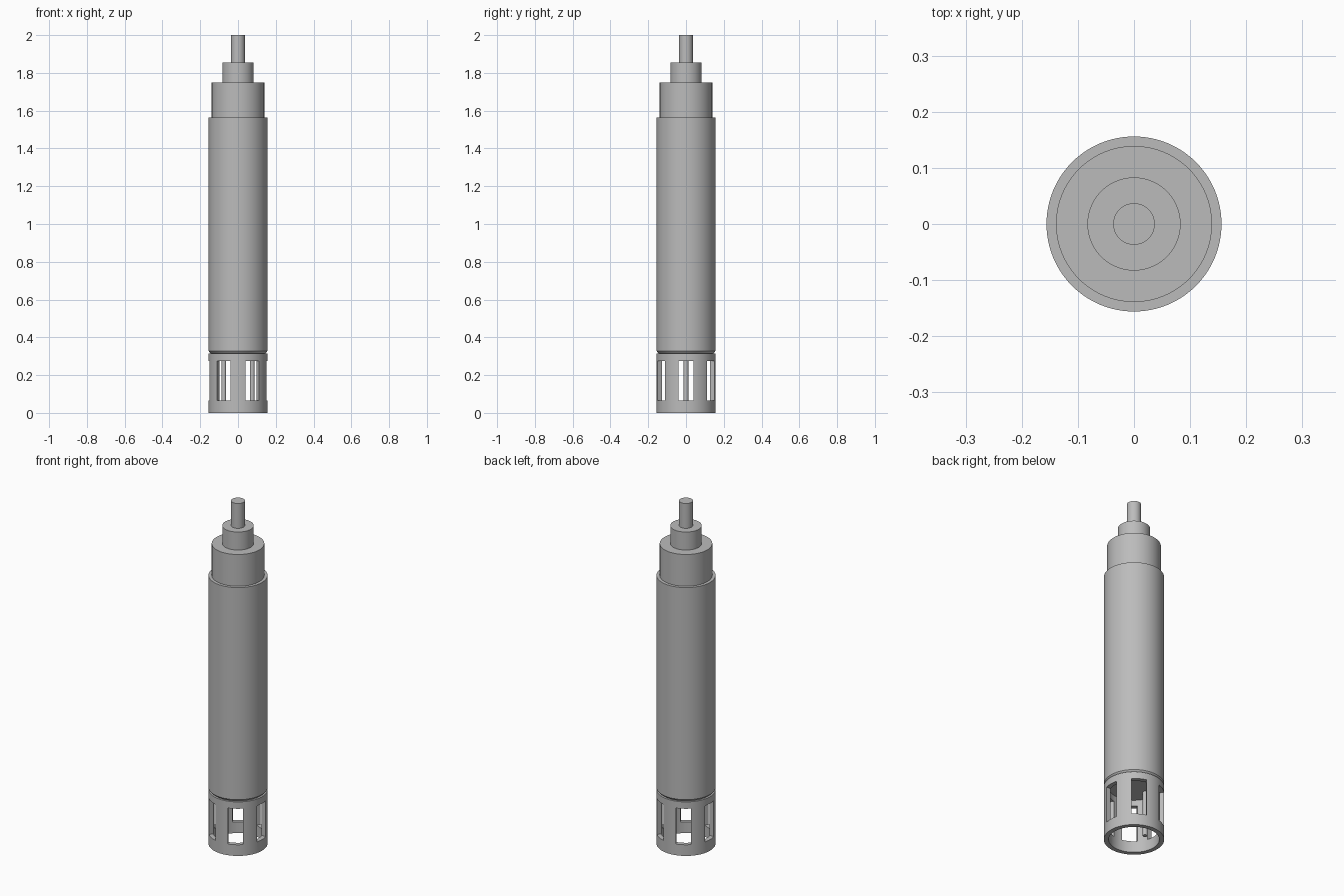
import bpy, bmesh, math
from mathutils import Matrix

cube = bpy.data.objects.get("Cube")
if cube:
    bpy.data.objects.remove(cube, do_unlink=True)

grey = bpy.data.materials.new("plain_grey")
grey.use_nodes = True
colour = (0.5, 0.5, 0.5, 1)
grey.diffuse_color = colour
grey.node_tree.nodes["Principled BSDF"].inputs["Base Color"].default_value = colour


def make_object(name, bm):
    bmesh.ops.recalc_face_normals(bm, faces=bm.faces)
    mesh = bpy.data.meshes.new(name)
    bm.to_mesh(mesh)
    bm.free()
    obj = bpy.data.objects.new(name, mesh)
    bpy.context.collection.objects.link(obj)
    mesh.materials.append(grey)
    return obj


def select_only(obj):
    bpy.ops.object.select_all(action="DESELECT")
    obj.select_set(True)
    bpy.context.view_layer.objects.active = obj


def smooth(obj):
    select_only(obj)
    bpy.ops.object.shade_smooth_by_angle(angle=math.radians(30))


def lathe(name, profile, closed=False, x=0, sides=96):
    """Revolve (radius, height) points; open profiles get flat end caps."""
    bm = bmesh.new()
    rings = []
    for r, z in profile:
        angles = [2 * math.pi * i / sides for i in range(sides)]
        rings.append([bm.verts.new((x + r * math.cos(a), r * math.sin(a), z)) for a in angles])
    pairs = list(zip(rings, rings[1:]))
    if closed:
        pairs.append((rings[-1], rings[0]))
    else:
        bm.faces.new(rings[0])
        bm.faces.new(rings[-1])
    for low, high in pairs:
        for i in range(sides):
            j = (i + 1) % sides
            bm.faces.new((low[i], low[j], high[j], high[i]))
    return make_object(name, bm)


# Stepped solid body: barrel, collar, cable gland and cable
smooth(lathe("barrel", [(0.139, 0.31), (0.15, 0.32), (0.156, 0.328), (0.156, 1.565)]))
smooth(lathe("collar", [(0.139, 1.56), (0.139, 1.75)]))
smooth(lathe("cable_gland", [(0.083, 1.745), (0.083, 1.855)]))
smooth(lathe("cable", [(0.037, 1.85), (0.037, 2.0)], sides=64))

# Hollow guard cage with six slots cut by three boxes across it
cage = lathe("guard_cage", [(0.156, 0), (0.156, 0.315), (0.131, 0.315), (0.131, 0)], closed=True)
bm = bmesh.new()
bmesh.ops.create_cube(bm, size=1, matrix=Matrix.Translation((0.15, 0, 0.17)) @ Matrix.Diagonal((0.1, 0.08, 0.21, 1)))
box = bm.verts[:]
for step in range(1, 6):
    copy = bmesh.ops.duplicate(bm, geom=bm.verts[:8] + bm.edges[:12] + bm.faces[:6])
    verts = [g for g in copy["geom"] if isinstance(g, bmesh.types.BMVert)]
    bmesh.ops.rotate(bm, verts=verts, cent=(0, 0, 0), matrix=Matrix.Rotation(math.radians(60 * step), 3, "Z"))
    for seq in (bm.verts, bm.edges, bm.faces):
        seq.ensure_lookup_table()
cutter = make_object("slot_cutter", bm)
cutter.hide_render = True
cut = cage.modifiers.new("slots", "BOOLEAN")
cut.object = cutter
cut.solver = "EXACT"
select_only(cage)
bpy.ops.object.modifier_apply(modifier=cut.name)
bpy.data.objects.remove(cutter, do_unlink=True)
smooth(cage)

# Pair of sensing pins inside the cage
for side, x in (("left", 0.075), ("right", -0.075)):
    smooth(lathe(side + "_pin", [(0.0125, 0.05), (0.0125, 0.32)], x=x, sides=32))
